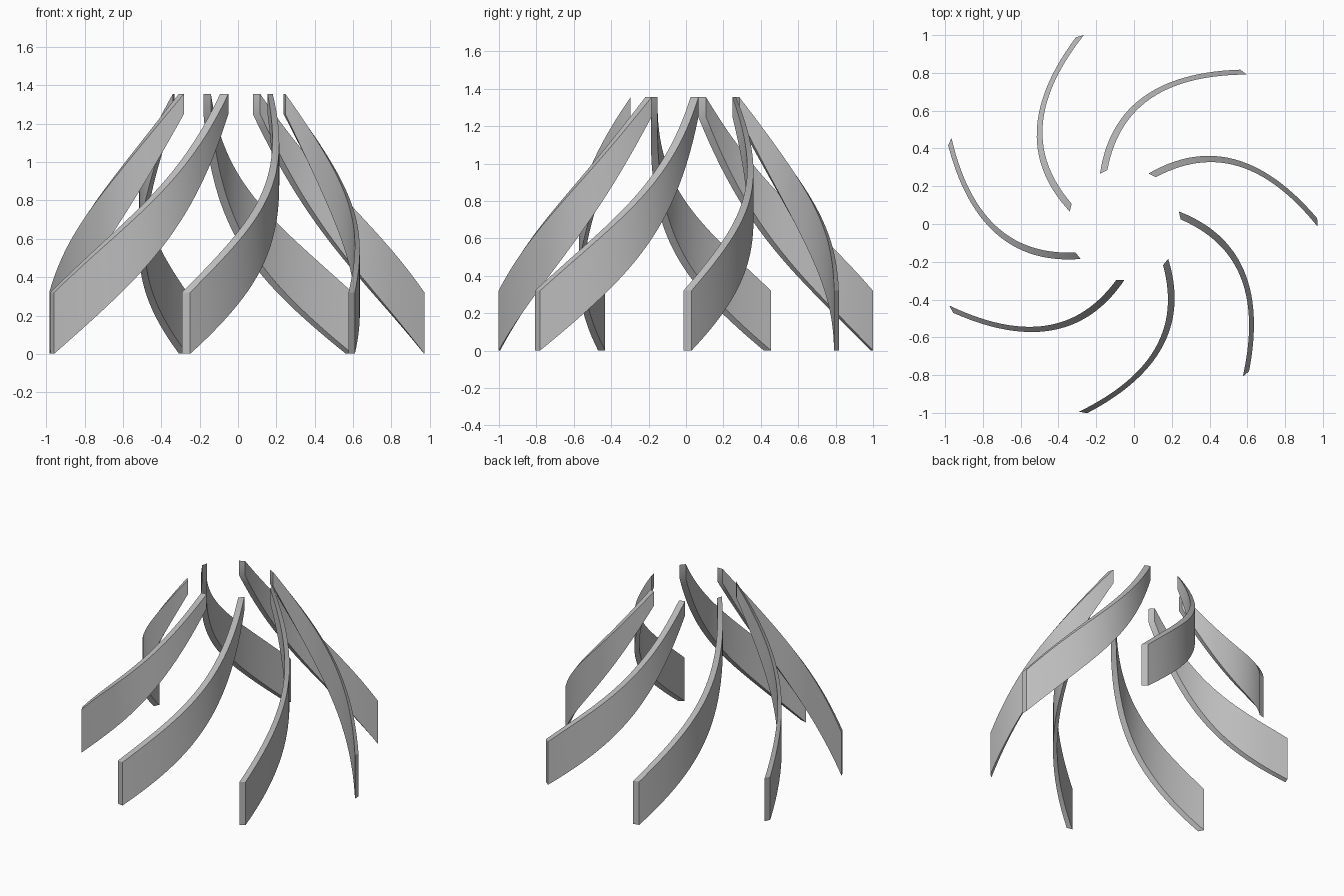
import bpy, math
from mathutils import Vector, Matrix

cube = bpy.data.objects.get("Cube")
if cube:
    bpy.data.objects.remove(cube, do_unlink=True)

grey = bpy.data.materials.new("mid_grey")
grey.use_nodes = True
colour = (0.5, 0.5, 0.5, 1)
grey.diffuse_color = colour
grey.node_tree.nodes["Principled BSDF"].inputs["Base Color"].default_value = colour

BLADES, STEPS, THICK = 7, 28, 0.043
R_IN, R_OUT = 0.296, 1.022
START, BEND, END = Vector((0.128, 0.267)), Vector((0.59, 0.537)), Vector((1.021, 0.03))


def section(t):
    """Four corners of the blade at t, from the crown (0) to the foot (1)."""
    p = START * (1 - t) ** 2 + BEND * 2 * t * (1 - t) + END * t * t
    s = (p.length - R_IN) / (R_OUT - R_IN)
    side = Vector((p.y, -p.x)).normalized() * THICK
    top = 1.355 + (0.32 - 1.355) * s
    bottom = 1.25 * (1 - s) - 0.32 * s * (1 - s)
    q = p + side
    return [(p.x, p.y, bottom), (q.x, q.y, bottom), (q.x, q.y, top), (p.x, p.y, top)]


# Curved tapering blade, swept from crown to foot
verts = [v for i in range(STEPS + 1) for v in section(i / STEPS)]
faces = [(4 * i + k, 4 * i + 4 + k, 4 * i + 4 + (k + 1) % 4, 4 * i + (k + 1) % 4)
         for i in range(STEPS) for k in range(4)]
faces += [(0, 1, 2, 3), tuple(4 * STEPS + k for k in (3, 2, 1, 0))]
mesh = bpy.data.meshes.new("blade")
mesh.from_pydata(verts, [], faces)
mesh.materials.append(grey)

# Ring of blades around the open crown
bpy.ops.object.select_all(action="DESELECT")
for n in range(BLADES):
    blade = bpy.data.objects.new(f"blade_{n + 1}", mesh)
    bpy.context.collection.objects.link(blade)
    blade.matrix_world = (Matrix.Translation((-0.051, 0, 0))
                          @ Matrix.Rotation(math.tau * n / BLADES, 4, "Z"))
    blade.select_set(True)
    bpy.context.view_layer.objects.active = blade
bpy.ops.object.shade_smooth_by_angle(angle=math.radians(30))
